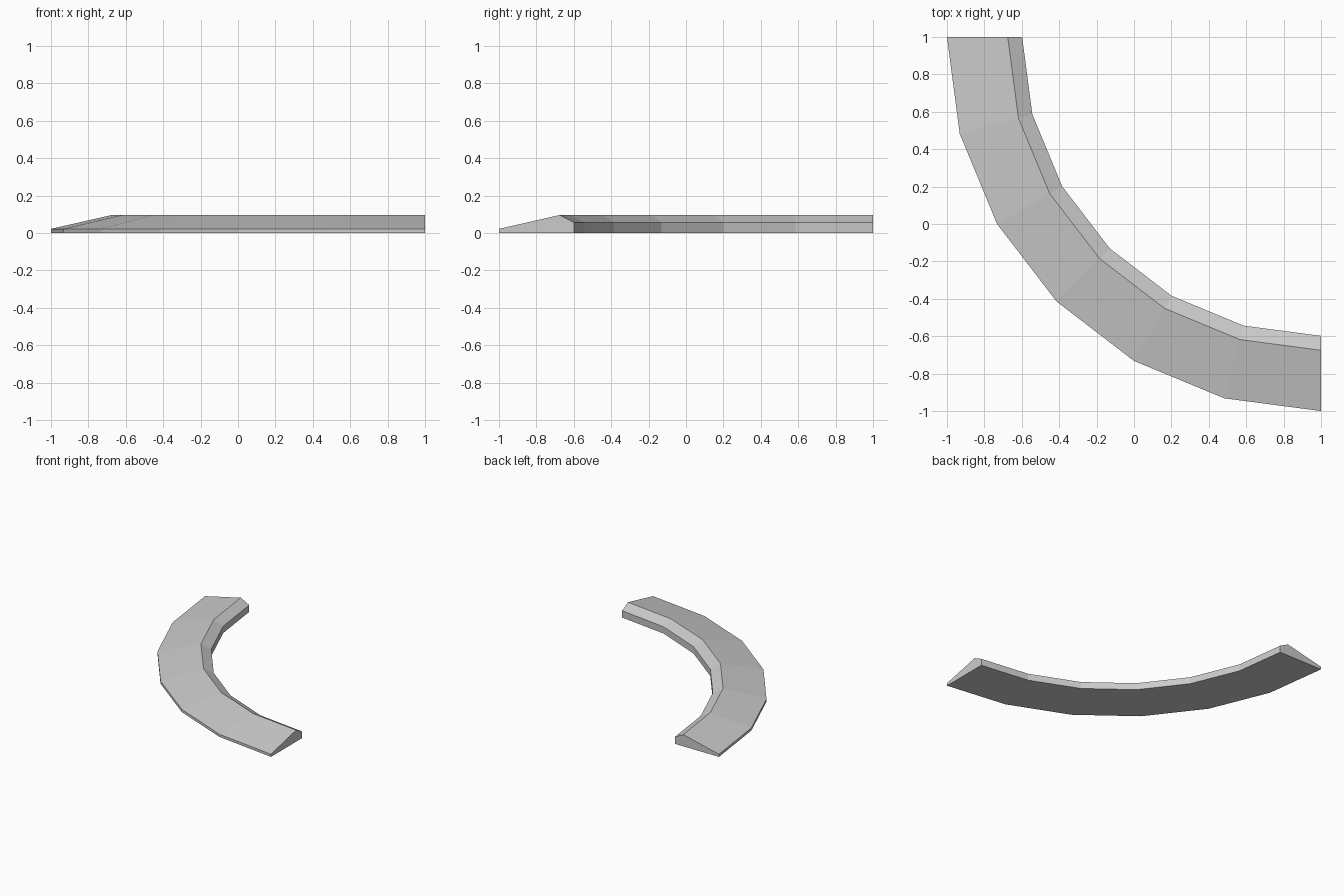
import bpy, bmesh, math
from mathutils import Vector

cube = bpy.data.objects.get("Cube")
if cube:
    bpy.data.objects.remove(cube, do_unlink=True)

SEGMENTS = 6
CENTRE = Vector((1, 1, 0))
# Cross-section as (radius, height): outer lip, ridge, inner bevel, inner wall
PROFILE = [(2.0, 0), (2.0, 0.022), (1.675, 0.096), (1.598, 0.056), (1.598, 0)]

# Plain grey material
grey = bpy.data.materials.new("plain_grey")
grey.use_nodes = True
colour = (0.6, 0.6, 0.6, 1)
grey.diffuse_color = colour
grey.node_tree.nodes["Principled BSDF"].inputs["Base Color"].default_value = colour

# Quarter-ring kerb: sweep the section around the corner
bm = bmesh.new()
rings = []
for i in range(SEGMENTS + 1):
    a = math.pi + i * math.pi / 2 / SEGMENTS
    out = Vector((math.cos(a), math.sin(a), 0))
    rings.append([bm.verts.new(CENTRE + out * r + Vector((0, 0, z))) for r, z in PROFILE])
for a, b in zip(rings, rings[1:]):
    for j in range(len(PROFILE)):
        k = (j + 1) % len(PROFILE)
        bm.faces.new((a[j], a[k], b[k], b[j]))

# End caps
bm.faces.new(rings[0])
bm.faces.new(rings[-1])
bmesh.ops.recalc_face_normals(bm, faces=bm.faces)

mesh = bpy.data.meshes.new("curved_kerb")
bm.to_mesh(mesh)
bm.free()
mesh.materials.append(grey)
kerb = bpy.data.objects.new("curved_kerb", mesh)
bpy.context.collection.objects.link(kerb)
